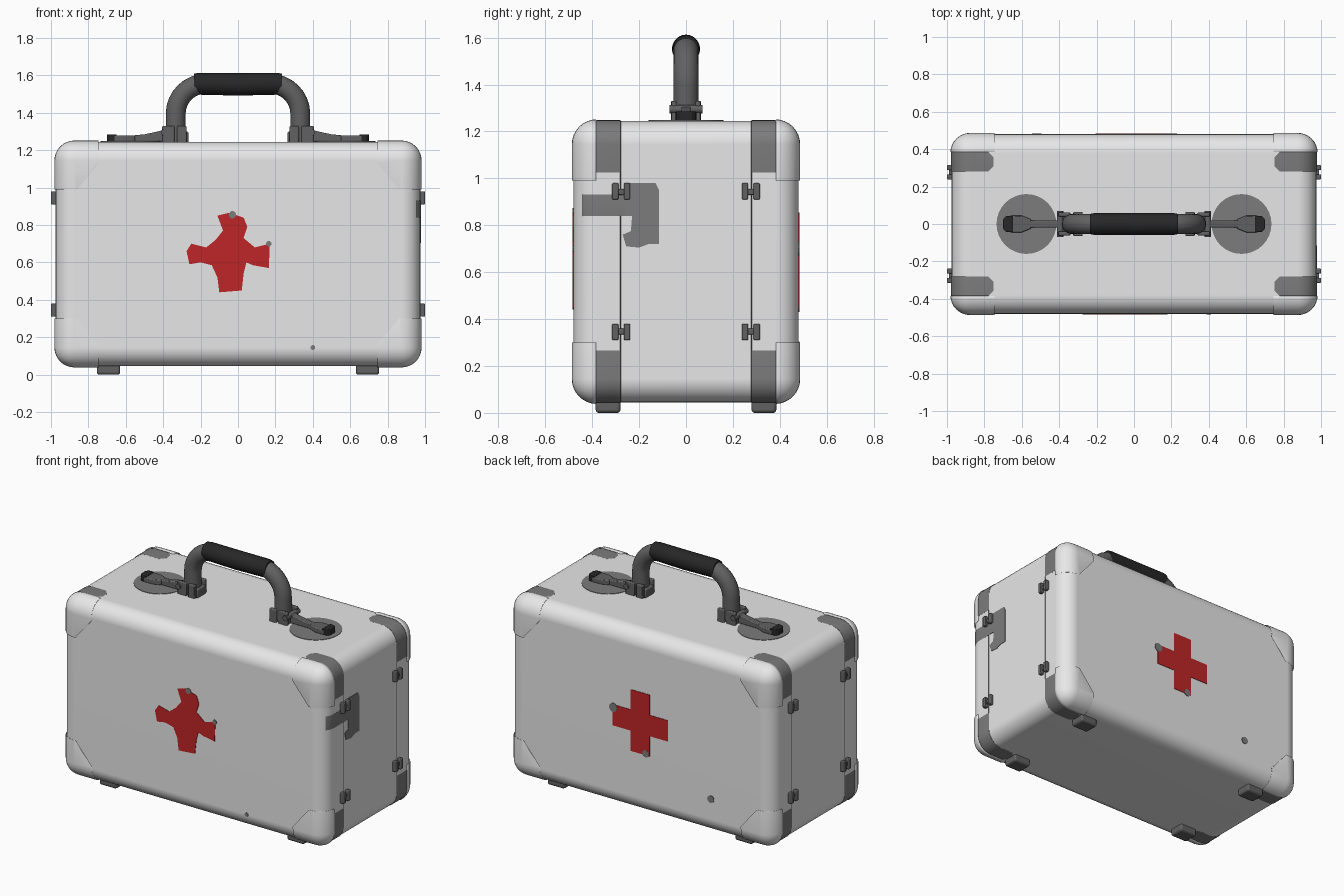
import bpy, bmesh, math
from mathutils import Vector

if "Cube" in bpy.data.objects:
    bpy.data.objects.remove(bpy.data.objects["Cube"])

HX, HY, HZ = 0.975, 0.48, 0.6      # half sizes of the case
MID = Vector((0, 0, 0.645))        # centre of the case, also the mirror centre
TOP = MID.z + HZ
ROUND = 0.1


def material(name, rgb):
    m = bpy.data.materials.new(name)
    m.use_nodes = True
    m.diffuse_color = (*rgb, 1)
    m.node_tree.nodes["Principled BSDF"].inputs["Base Color"].default_value = (*rgb, 1)
    return m


WHITE = material("light_shell", (0.8, 0.8, 0.8))
RED = material("cross_red", (0.52, 0.018, 0.02))
WORN = material("worn_grey", (0.2, 0.2, 0.2))
METAL = material("dark_metal", (0.12, 0.12, 0.12))
BLACK = material("black_rubber", (0.02, 0.02, 0.02))


def finish(name, bm, mat, mirror="", thick=0, bevel=0):
    """Turn a bmesh into an object, mirrored about the case centre."""
    bmesh.ops.recalc_face_normals(bm, faces=bm.faces)
    bmesh.ops.translate(bm, verts=bm.verts, vec=-MID)
    me = bpy.data.meshes.new(name)
    bm.to_mesh(me)
    bm.free()
    me.materials.append(mat)
    ob = bpy.data.objects.new(name, me)
    ob.location = MID
    bpy.context.collection.objects.link(ob)
    bpy.ops.object.select_all(action="DESELECT")
    ob.select_set(True)
    bpy.context.view_layer.objects.active = ob
    bpy.ops.object.shade_smooth_by_angle(angle=math.radians(35))
    if thick:
        s = ob.modifiers.new("Thickness", "SOLIDIFY")
        s.thickness, s.offset = thick, -1
    if bevel:
        b = ob.modifiers.new("Bevel", "BEVEL")
        b.width, b.segments = bevel, 2
    if mirror:
        m = ob.modifiers.new("Mirror", "MIRROR")
        m.use_axis = [a in mirror for a in "xyz"]
    w = ob.modifiers.new("Normals", "WEIGHTED_NORMAL")
    w.keep_sharp = True
    return ob


def rounded_case(off=0):
    bm = bmesh.new()
    bmesh.ops.create_cube(bm, size=2)
    bmesh.ops.scale(bm, verts=bm.verts, vec=(HX + off, HY + off, HZ + off))
    bmesh.ops.bevel(bm, geom=bm.edges[:], offset=ROUND + off, segments=8,
                    profile=0.5, affect="EDGES")
    bmesh.ops.translate(bm, verts=bm.verts, vec=MID)
    return bm


def shell_piece(name, off, cuts, mat, mirror=""):
    """Skin of the case, kept only on the normal side of every cut plane."""
    bm = rounded_case(off)
    for co, no in cuts:
        bmesh.ops.bisect_plane(bm, geom=bm.verts[:] + bm.edges[:] + bm.faces[:],
                               plane_co=co, plane_no=no, clear_inner=True)
    return finish(name, bm, mat, mirror, thick=off + 0.003)


def prism(name, pts, axis, lo, hi, mat, mirror="", bevel=0):
    """Outline in the plane across an axis, extruded from lo to hi."""
    def place(p, w):
        return {"x": (w, *p), "y": (p[0], w, p[1]), "z": (*p, w)}[axis]
    bm = bmesh.new()
    face = bm.faces.new([bm.verts.new(place(p, lo)) for p in pts])
    new = bmesh.ops.extrude_face_region(bm, geom=[face])["geom"]
    step = Vector(place((0, 0), hi - lo))
    bmesh.ops.translate(bm, verts=[v for v in new if isinstance(v, bmesh.types.BMVert)], vec=step)
    return finish(name, bm, mat, mirror, bevel=bevel)


def box(name, lo, hi, mat, mirror="", bevel=0):
    pts = [(lo[0], lo[1]), (hi[0], lo[1]), (hi[0], hi[1]), (lo[0], hi[1])]
    return prism(name, pts, "z", lo[2], hi[2], mat, mirror, bevel)


def disc(cx, cy, r, n=24):
    return [(cx + r * math.cos(i * math.tau / n), cy + r * math.sin(i * math.tau / n))
            for i in range(n)]


def tube(name, path, radii, mat, sides=24):
    """Round tube along a path in the x-z plane."""
    bm = bmesh.new()
    rings = []
    for i, p in enumerate(path):
        t = Vector(path[min(i + 1, len(path) - 1)]) - Vector(path[max(i - 1, 0)])
        n = Vector((-t.y, t.x)).normalized()
        ring = []
        for c, s in disc(0, 0, radii[i], sides):
            ring.append(bm.verts.new((p[0] + n.x * c, s, p[1] + n.y * c)))
        rings.append(ring)
    for a, b in zip(rings, rings[1:]):
        for k in range(sides):
            j = (k + 1) % sides
            bm.faces.new((a[k], a[j], b[j], b[k]))
    bm.faces.new(rings[0])
    bm.faces.new(rings[-1])
    return finish(name, bm, mat)


# Case and its corner guards
finish("case_body", rounded_case(), WHITE)
shell_piece("corner_guards", 0.007, [
    ((0.745, 0, 0), (1, 0, 0)), ((0, 0, 0.99), (0, 0, 1)),
    ((0, -0.385, 0), (0, -1, 0)), ((0.745, 0, 1.13), (0.15, 0, 0.125))], WHITE, "xyz")

# Worn straps over the end edges, and the lid seams
shell_piece("corner_straps", 0.003, [
    ((0.75, 0, 0), (1, 0, 0)), ((0, 0, 1.025), (0, 0, 1)),
    ((0, -0.28, 0), (0, -1, 0)), ((0, -0.385, 0), (0, 1, 0)),
    ((0.78, -0.385, 0), (1, 1, 0)), ((0.78, -0.28, 0), (1, -1, 0))], WORN, "xyz")
shell_piece("lid_seams", 0.001, [
    ((0.9, 0, 0), (1, 0, 0)), ((0, -0.278, 0), (0, -1, 0)),
    ((0, -0.281, 0), (0, 1, 0))], METAL, "xy")

# Worn patch on the left end
shell_piece("end_patch_arm", 0.003, [
    ((0.8, 0, 0), (1, 0, 0)), ((0, -0.24, 0), (0, -1, 0)), ((0, -0.443, 0), (0, 1, 0)),
    ((0, 0, 0.84), (0, 0, 1)), ((0, 0, 0.932), (0, 0, -1))], WORN)
prism("end_patch", [(-0.26, 0.98), (-0.13, 0.98), (-0.115, 0.95), (-0.115, 0.72),
                    (-0.16, 0.72), (-0.2, 0.705), (-0.255, 0.71), (-0.27, 0.76),
                    (-0.235, 0.775), (-0.23, 0.84), (-0.26, 0.84)],
      "x", HX - 0.004, HX + 0.003, WORN)

# Crosses: ragged on the front, clean on the back
prism("front_cross", [(-0.11, 0.85), (-0.05, 0.865), (0.03, 0.84), (0.05, 0.79), (0.03, 0.73),
                      (0.09, 0.68), (0.17, 0.7), (0.165, 0.57), (0.08, 0.585), (0.045, 0.6),
                      (0.03, 0.54), (0.02, 0.45), (-0.1, 0.44), (-0.11, 0.52), (-0.14, 0.585),
                      (-0.2, 0.6), (-0.26, 0.59), (-0.275, 0.66), (-0.25, 0.7), (-0.17, 0.68),
                      (-0.12, 0.72), (-0.08, 0.77)], "y", -HY - 0.003, -HY + 0.004, RED)
A, B = 0.07, 0.205
arms = [(A, B), (A, A), (B, A), (B, -A), (A, -A), (A, -B),
        (-A, -B), (-A, -A), (-B, -A), (-B, A), (-A, A), (-A, B)]
prism("back_cross", [(x, z + 0.65) for x, z in arms], "y", HY - 0.004, HY + 0.003, RED)

# Scuff marks on the faces
for x, z, r, side in [(-0.03, 0.855, 0.02, -1), (0.165, 0.7, 0.015, -1), (0.4, 0.145, 0.013, -1),
                      (0.2, 0.7, 0.03, 1), (-0.04, 0.455, 0.025, 1), (-0.52, 0.28, 0.025, 1)]:
    y = sorted((side * (HY - 0.004), side * (HY + 0.004)))
    prism("scuff_mark", disc(x, z, r, 10), "y", *y, WORN)

# Worn discs under the handle ends
prism("top_worn_discs", disc(0.575, 0, 0.16, 32), "z", TOP - 0.004, TOP + 0.003, WORN, "x")

# Handle tube with rubber grip
LEG, BAR, BEND = 0.333, 1.555, 0.16
bend = [(LEG - BEND + BEND * math.cos(a), BAR - BEND + BEND * math.sin(a))
        for a in (math.radians(11.25 * i) for i in range(9))]
half = [(LEG, TOP + 0.01)] + bend
path = half + [(-x, z) for x, z in reversed(half)]
tube("handle", path, [0.053] * len(path), METAL)
G = 0.235
tube("grip", [(-G, BAR), (0.02 - G, BAR), (0, BAR - 0.003), (G - 0.02, BAR), (G, BAR)],
     [0.054, 0.058, 0.06, 0.058, 0.054], BLACK)

# Handle brackets, with cheeks and pins
box("handle_sockets", (0.265, -0.045, TOP - 0.01), (0.4, 0.045, 1.3), METAL, "x", 0.008)
box("socket_cheeks", (0.275, 0.04, TOP - 0.01), (0.325, 0.065, 1.33), METAL, "xy", 0.006)
box("socket_collars", (0.34, 0.04, TOP - 0.01), (0.405, 0.062, 1.33), METAL, "xy", 0.006)
prism("socket_pins", disc(0.395, 1.295, 0.018, 12), "y", -0.07, 0.07, METAL, "x")

# Anchor arms running outward along the top
prism("anchor_arms", [(0.39, TOP), (0.39, 1.31), (0.43, 1.3), (0.5, 1.285), (0.6, 1.275),
                      (0.66, 1.275), (0.66, TOP)], "y", -0.02, 0.02, METAL, "x", 0.006)
prism("anchor_pads", [(0.55, -0.025), (0.6, -0.045), (0.665, -0.045), (0.665, 0.045),
                      (0.6, 0.045), (0.55, 0.025)], "z", TOP, 1.28, METAL, "x", 0.006)
prism("anchor_caps", [(0.65, -0.045), (0.685, -0.042), (0.7, -0.025), (0.7, 0.025),
                      (0.685, 0.042), (0.65, 0.045)], "z", TOP, 1.285, BLACK, "x", 0.004)

# Hinges on both ends
for y in (-0.315, -0.265):
    box("hinge_leaves", (HX - 0.01, y, 0.91), (1.0, y + 0.027, 0.98), METAL, "xyz", 0.005)
box("hinge_links", (HX - 0.01, -0.3, 0.93), (0.99, -0.25, 0.955), METAL, "xyz", 0.004)

# Feet
prism("feet", [(0.63, 0), (0.755, 0), (0.755, 0.06), (0.63, 0.06)],
      "y", -0.385, -0.28, METAL, "xy", 0.012)
